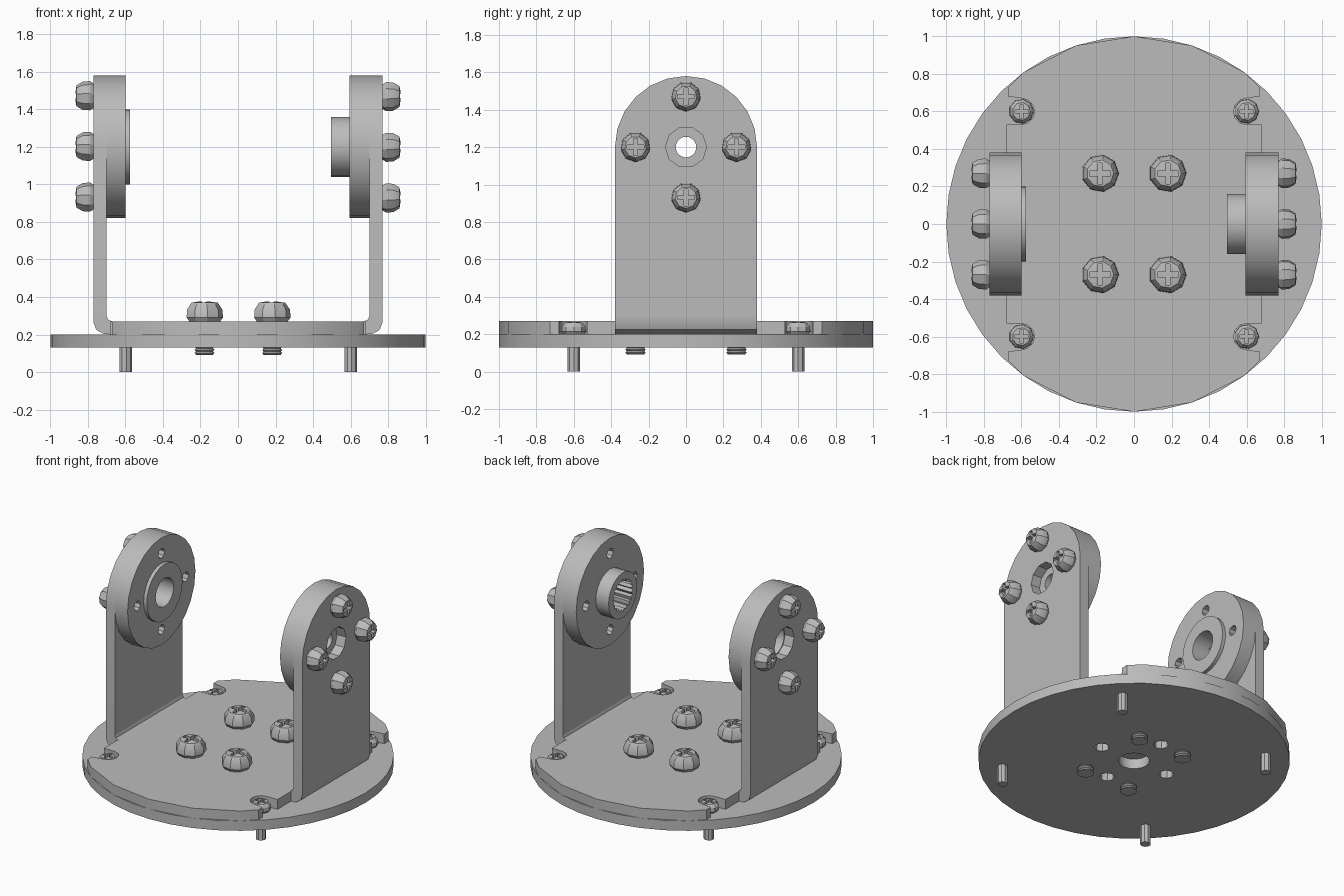
import bpy, bmesh
from math import sin, cos, pi, radians

if "Cube" in bpy.data.objects:
    bpy.data.objects.remove(bpy.data.objects["Cube"])

# One plain grey metal
metal = bpy.data.materials.new("grey_metal")
metal.use_nodes = True
GREY = (0.5, 0.5, 0.5, 1)
metal.diffuse_color = GREY
metal.node_tree.nodes["Principled BSDF"].inputs["Base Color"].default_value = GREY


def finish(name, bm, loc=(0, 0, 0), rot=(0, 0, 0)):
    bmesh.ops.recalc_face_normals(bm, faces=bm.faces)
    me = bpy.data.meshes.new(name)
    bm.to_mesh(me)
    bm.free()
    me.materials.append(metal)
    return place(name, me, loc, rot)


def place(name, me, loc=(0, 0, 0), rot=(0, 0, 0)):
    ob = bpy.data.objects.new(name, me)
    ob.location, ob.rotation_euler = loc, rot
    bpy.context.collection.objects.link(ob)
    return ob


def smooth(ob):
    ob.data.shade_smooth()
    ob.data.set_sharp_from_angle(angle=radians(30))
    return ob


def circle(r, n, u=0, v=0):
    return [(u + r * cos(2 * pi * i / n), v + r * sin(2 * pi * i / n)) for i in range(n)]


def prism(name, pts, lo, hi, axis="z"):
    """Extrude a 2D outline from lo to hi along one axis."""
    put = {"x": lambda u, v, w: (w, u, v),
           "y": lambda u, v, w: (u, w, v),
           "z": lambda u, v, w: (u, v, w)}[axis]
    bm = bmesh.new()
    a = [bm.verts.new(put(u, v, lo)) for u, v in pts]
    b = [bm.verts.new(put(u, v, hi)) for u, v in pts]
    bm.faces.new(a)
    bm.faces.new(b)
    for i in range(len(pts)):
        j = (i + 1) % len(pts)
        bm.faces.new((a[i], a[j], b[j], b[i]))
    return finish(name, bm)


def lathe(name, prof, n, loc=(0, 0, 0), rot=(0, 0, 0), ring=False):
    """Turn (radius, height) points about z; ring closes the section on itself."""
    bm = bmesh.new()
    rows = [[bm.verts.new((x, y, z)) for x, y in circle(r, n)] for r, z in prof]
    pairs = list(zip(rows, rows[1:]))
    if ring:
        pairs.append((rows[-1], rows[0]))
    else:
        bm.faces.new(rows[0])
        bm.faces.new(rows[-1])
    for p, q in pairs:
        for i in range(n):
            j = (i + 1) % n
            bm.faces.new((p[i], p[j], q[j], q[i]))
    return finish(name, bm, loc, rot)


def cut(ob, cutters):
    """Subtract the cutters, bake the result and remove them."""
    for c in cutters:
        c.hide_render = True
        m = ob.modifiers.new("cut", "BOOLEAN")
        m.operation, m.solver, m.object = "DIFFERENCE", "EXACT", c
    bpy.context.view_layer.update()
    deps = bpy.context.evaluated_depsgraph_get()
    me = bpy.data.meshes.new_from_object(ob.evaluated_get(deps))
    ob.modifiers.clear()
    ob.data = me
    for c in cutters:
        bpy.data.objects.remove(c)
    return ob


def screw_mesh(r, h, shaft_r, length, thread=0):
    """Pan head with a cross recess, underside at z = 0, shaft downwards."""
    prof = [(shaft_r, -length)]
    for i in range(thread):
        z = -length + 0.016 * i
        prof += [(shaft_r * 0.85, z + 0.004), (shaft_r, z + 0.012)]
    prof += [(shaft_r, 0), (r * 0.85, 0), (r, h * 0.2),
             (r * 0.97, h * 0.6), (r * 0.72, h * 0.95), (r * 0.4, h)]
    ob = lathe("screw", prof, 9)
    a, w = r * 0.56, r * 0.13
    arm = [(a, -w), (a, w), (w, w)]
    cross = []
    for _ in range(4):
        cross += arm
        arm = [(-y, x) for x, y in arm]
    cut(ob, [prism("recess", cross, h * 0.55, h + 0.05)])
    me = smooth(ob).data
    bpy.data.objects.remove(ob)
    return me


# Base disc with centre bore and four mounting holes
PCD = 0.27
base = prism("base_disc", circle(1, 40), 0.13, 0.2)
holes = [prism("bore", circle(0.1, 16), 0.1, 0.25)]
for x, y in circle(PCD, 4):
    holes.append(prism("hole", circle(0.05, 8, x, y), 0.1, 0.25))
smooth(cut(base, holes))

# Bracket floor: circular ends, straight sides, slots around the corner screws
quarter = [(0.68, 0.38), (0.68, 0.53)]
quarter += [(0.6 + 0.07 * cos(t), 0.6 + 0.07 * sin(t))
            for t in (radians(270 - 30 * i) for i in range(7))]
quarter += [(0.67, 0.68), (0.67, 0.727)]
quarter += [(cos(radians(d)), sin(radians(d))) for d in (54, 72)]
half = quarter + [(0, 1)] + [(-x, y) for x, y in reversed(quarter)]
floor = half + [(-x, -y) for x, y in half]
smooth(prism("bracket_floor", floor, 0.2, 0.27))

# Uprights: bend, round-topped arm, horn disc and its screws
AXIS_Z, R = 1.2, 0.38
bend = [(0.67, 0.2), (0.72, 0.205), (0.755, 0.225), (0.77, 0.265),
        (0.77, 0.3), (0.7, 0.3), (0.693, 0.28), (0.67, 0.27)]
arch = [(-R, 0.3), (R, 0.3)]
arch += [(R * cos(pi * i / 12), AXIS_Z + R * sin(pi * i / 12)) for i in range(13)]
arm_screw = screw_mesh(0.08, 0.095, 0.035, 0.12)

for side, s in (("left", 1), ("right", -1)):
    smooth(prism(side + "_bend", [(s * x, z) for x, z in bend], -R, R, "y"))
    arm = prism(side + "_arm", arch, s * 0.7, s * 0.77, "x")
    smooth(cut(arm, [prism("arm_hole", circle(0.11, 10, 0, AXIS_Z), s * 0.65, s * 0.8, "x")]))

    # Horn section as (radius, distance from the middle)
    if s > 0:
        boss_r, face, back, bore = 0.16, 0.495, 0.595, 0.055
    else:
        boss_r, face, back, bore = 0.2, 0.575, 0.6, 0.1
    prof = [(bore, face), (boss_r, face), (boss_r, back), (R, back), (R, 0.7), (bore, 0.7)]
    horn = lathe(side + "_horn", prof, 24, (0, 0, AXIS_Z), (0, s * pi / 2, 0), ring=True)
    cutters = [prism("pin_hole", circle(0.035, 8, y, AXIS_Z + z), s * 0.55, s * 0.66, "x")
               for y, z in circle(PCD, 4)]
    if s > 0:
        # Splined socket
        teeth = [(r * cos(2 * pi * i / 40), AXIS_Z + r * sin(2 * pi * i / 40))
                 for i, r in enumerate([0.115, 0.097] * 20)]
        cutters.append(prism("spline", teeth, 0.45, 0.64, "x"))
    smooth(cut(horn, cutters))

    for i, (y, z) in enumerate(circle(PCD, 4)):
        place(f"{side}_arm_screw_{i + 1}", arm_screw,
              (s * 0.77, y, AXIS_Z + z), (0, s * pi / 2, 0))

# Floor bolts and corner screws
floor_bolt = screw_mesh(0.1, 0.105, 0.055, 0.18, thread=3)
corner_screw = screw_mesh(0.066, 0.065, 0.034, 0.2)
for sx in (1, -1):
    for sy in (1, -1):
        tag = ("left" if sx > 0 else "right") + ("_back" if sy > 0 else "_front")
        place(tag + "_floor_bolt", floor_bolt, (sx * 0.18, sy * PCD, 0.27))
        place(tag + "_corner_screw", corner_screw, (sx * 0.6, sy * 0.6, 0.2))
